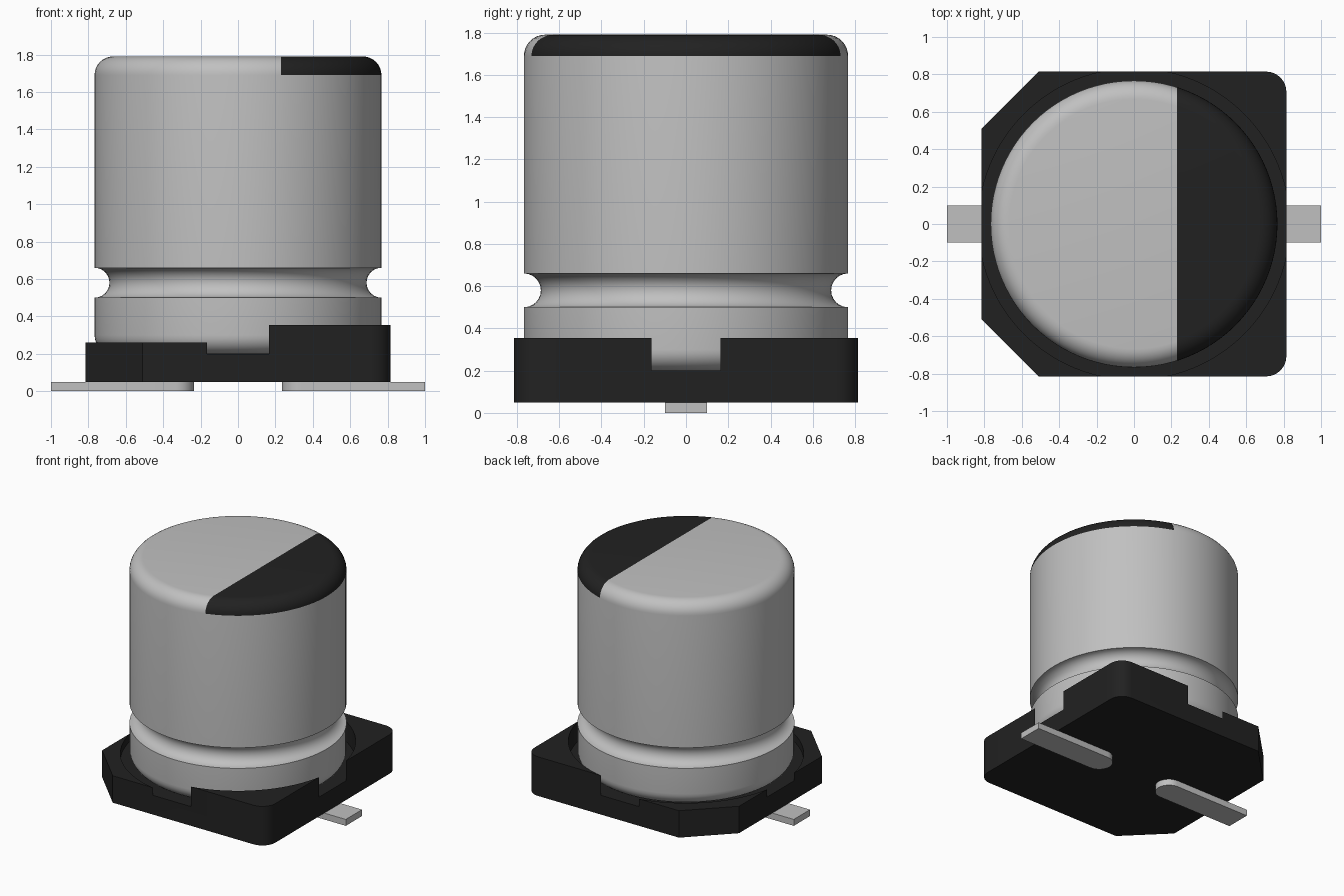
import bpy, bmesh, math
from math import cos, sin, pi, radians

if "Cube" in bpy.data.objects:
    bpy.data.objects.remove(bpy.data.objects["Cube"])


def material(name, v):
    m = bpy.data.materials.new(name)
    m.diffuse_color = (v, v, v, 1)
    m.use_nodes = True
    m.node_tree.nodes["Principled BSDF"].inputs["Base Color"].default_value = m.diffuse_color
    return m


ALU = material("aluminium grey", 0.53)
BLACK = material("matte black", 0.0155)


def finish(name, bm, mats):
    bmesh.ops.recalc_face_normals(bm, faces=bm.faces)
    me = bpy.data.meshes.new(name)
    bm.to_mesh(me)
    bm.free()
    ob = bpy.data.objects.new(name, me)
    bpy.context.collection.objects.link(ob)
    for m in mats:
        me.materials.append(m)
    return ob


def smooth(ob):
    bpy.ops.object.select_all(action='DESELECT')
    ob.select_set(True)
    bpy.context.view_layer.objects.active = ob
    bpy.ops.object.shade_smooth_by_angle(angle=radians(30))


def arc(cx, cy, r, a0, a1, n):
    return [(cx + r * cos(radians(a0 + (a1 - a0) * i / n)),
             cy + r * sin(radians(a0 + (a1 - a0) * i / n))) for i in range(n + 1)]


def prism(name, outline, z0, z1, mats):
    bm = bmesh.new()
    f = bm.faces.new([bm.verts.new((x, y, z0)) for x, y in outline])
    ext = bmesh.ops.extrude_face_region(bm, geom=[f])
    bmesh.ops.translate(bm, vec=(0, 0, z1 - z0),
                        verts=[g for g in ext["geom"] if isinstance(g, bmesh.types.BMVert)])
    return finish(name, bm, mats)


def cut(ob, cutter):
    cutter.hide_render = True
    mod = ob.modifiers.new("cut", 'BOOLEAN')
    mod.object = cutter
    mod.operation = 'DIFFERENCE'
    mod.solver = 'EXACT'
    bpy.context.view_layer.objects.active = ob
    bpy.ops.object.modifier_apply(modifier=mod.name)
    bpy.data.objects.remove(cutter)


# Base: two chamfered corners at left, two rounded corners at right
W, C, R = 0.815, 0.51, 0.11
outline = ([(-W, C), (-W, -C), (-C, -W)]
           + arc(W - R, -W + R, R, -90, 0, 8)
           + arc(W - R, W - R, R, 0, 90, 8) + [(-C, W)])
base = prism("base", outline, 0.05, 0.355, [BLACK])
# Lower left half, then round seat that breaks through the four sides
cut(base, prism("step_cutter", [(-1, -1), (0, -1), (0, 1), (-1, 1)], 0.26, 0.6, [BLACK]))
cut(base, prism("seat_cutter", arc(0, 0, 0.8315, 0, 360, 96)[:-1], 0.20, 0.7, [BLACK]))
smooth(base)

# Can: lathed profile with rounded ends and a crimp groove
RC, F, ZB, ZT, SEG = 0.767, 0.10, 0.20, 1.79, 96
profile = (arc(RC - F, ZB + F, F, -90, 0, 8)
           + arc(RC, 0.58, 0.08, 270, 90, 12)
           + arc(RC - F, ZT - F, F, 0, 90, 8))
bm = bmesh.new()
rings = [[bm.verts.new((r * cos(2 * pi * i / SEG), r * sin(2 * pi * i / SEG), z))
          for i in range(SEG)] for r, z in profile]
for a, b in zip(rings, rings[1:]):
    for i in range(SEG):
        j = (i + 1) % SEG
        bm.faces.new((a[i], a[j], b[j], b[i]))
bm.faces.new(rings[0][::-1])
bm.faces.new(rings[-1])
# Polarity mark: split the top and its rounded rim along a straight line
top = [f for f in bm.faces if f.calc_center_median().z > ZT - F]
geom = top + list({e for f in top for e in f.edges}) + list({v for f in top for v in f.verts})
bmesh.ops.bisect_plane(bm, geom=geom, dist=1e-5, plane_co=(0.23, 0, 0), plane_no=(1, 0, 0))
for f in bm.faces:
    c = f.calc_center_median()
    f.material_index = int(c.z > ZT - F and c.x > 0.23)
smooth(finish("can", bm, [ALU, BLACK]))

# Leads: flat strips with a round inner end
for s, side in ((1, "right"), (-1, "left")):
    pts = [(1, 0.1)] + arc(0.335, 0, 0.1, 90, 270, 16) + [(1, -0.1)]
    smooth(prism(side + "_lead", [(s * x, y) for x, y in pts], 0, 0.05, [ALU]))
